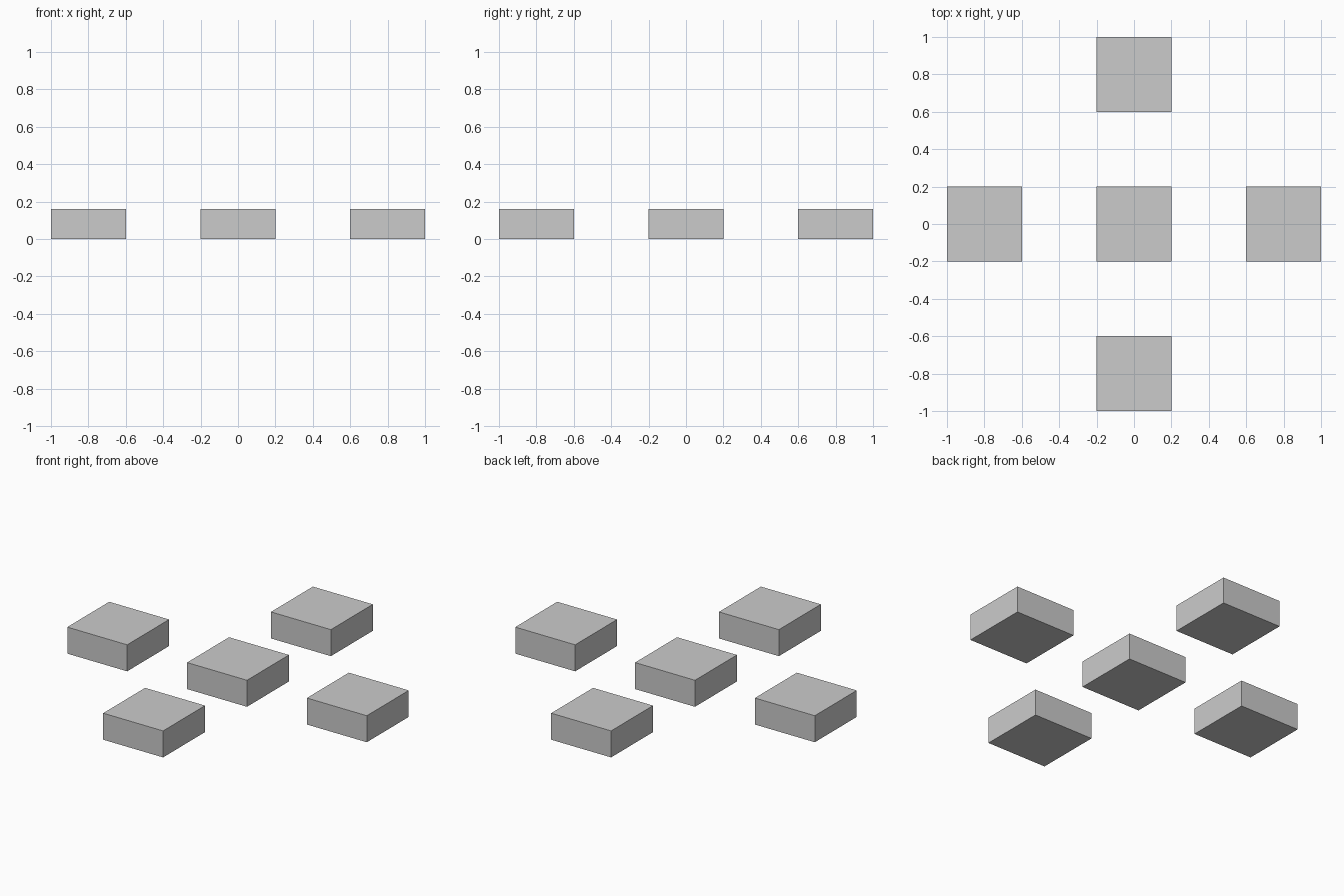
import bpy

if "Cube" in bpy.data.objects:
    bpy.data.objects.remove(bpy.data.objects["Cube"])

SIDE, HEIGHT, OFFSET = 0.4, 0.16, 0.8


def add_block(name, x, y):
    bpy.ops.mesh.primitive_cube_add(size=1, location=(x, y, HEIGHT / 2))
    block = bpy.context.object
    block.name = name
    block.scale = (SIDE, SIDE, HEIGHT)
    bpy.ops.object.transform_apply(location=False, rotation=False, scale=True)


# Five square blocks in a plus-shaped layout
for name, dx, dy in (("center_block", 0, 0), ("left_block", -1, 0),
                     ("right_block", 1, 0), ("front_block", 0, -1),
                     ("back_block", 0, 1)):
    add_block(name, dx * OFFSET, dy * OFFSET)
